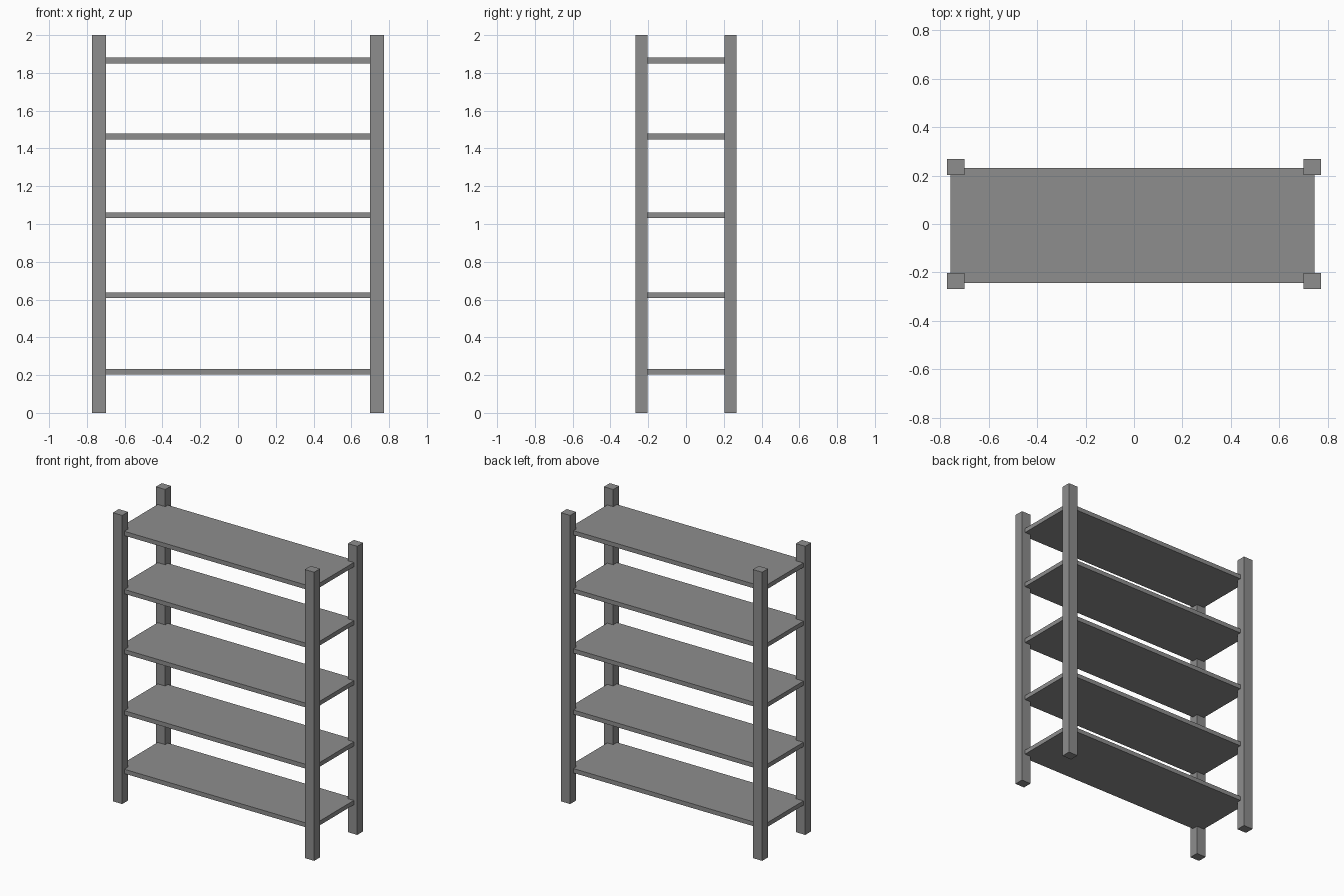
import bpy

if "Cube" in bpy.data.objects:
    bpy.data.objects.remove(bpy.data.objects["Cube"])

# Dark grey finish shared by every part
grey = bpy.data.materials.new("dark_grey")
grey.diffuse_color = (0.27, 0.27, 0.27, 1)
grey.use_nodes = True
grey.node_tree.nodes["Principled BSDF"].inputs["Base Color"].default_value = grey.diffuse_color


def box(name, lo, hi):
    """Axis-aligned box between two corners."""
    bpy.ops.mesh.primitive_cube_add(size=1, location=[(a + b) / 2 for a, b in zip(lo, hi)])
    ob = bpy.context.object
    ob.name = name
    ob.scale = [b - a for a, b in zip(lo, hi)]
    bpy.ops.object.transform_apply(location=False, rotation=False, scale=True)
    ob.data.materials.append(grey)
    return ob


# Four square corner posts
POST_X, POST_Y = (0.70, 0.772), (0.203, 0.268)
for side, sx in (("left", -1), ("right", 1)):
    for end, sy in (("front", -1), ("back", 1)):
        xs = sorted(sx * v for v in POST_X)
        ys = sorted(sy * v for v in POST_Y)
        box(f"{end}_{side}_post", (xs[0], ys[0], 0), (xs[1], ys[1], 2))

# Five thin shelf boards, let into the posts
for i, z in enumerate((0.217, 0.623, 1.047, 1.463, 1.866), 1):
    box(f"shelf_{i}", (-0.758, -0.244, z - 0.015), (0.746, 0.232, z + 0.015))
